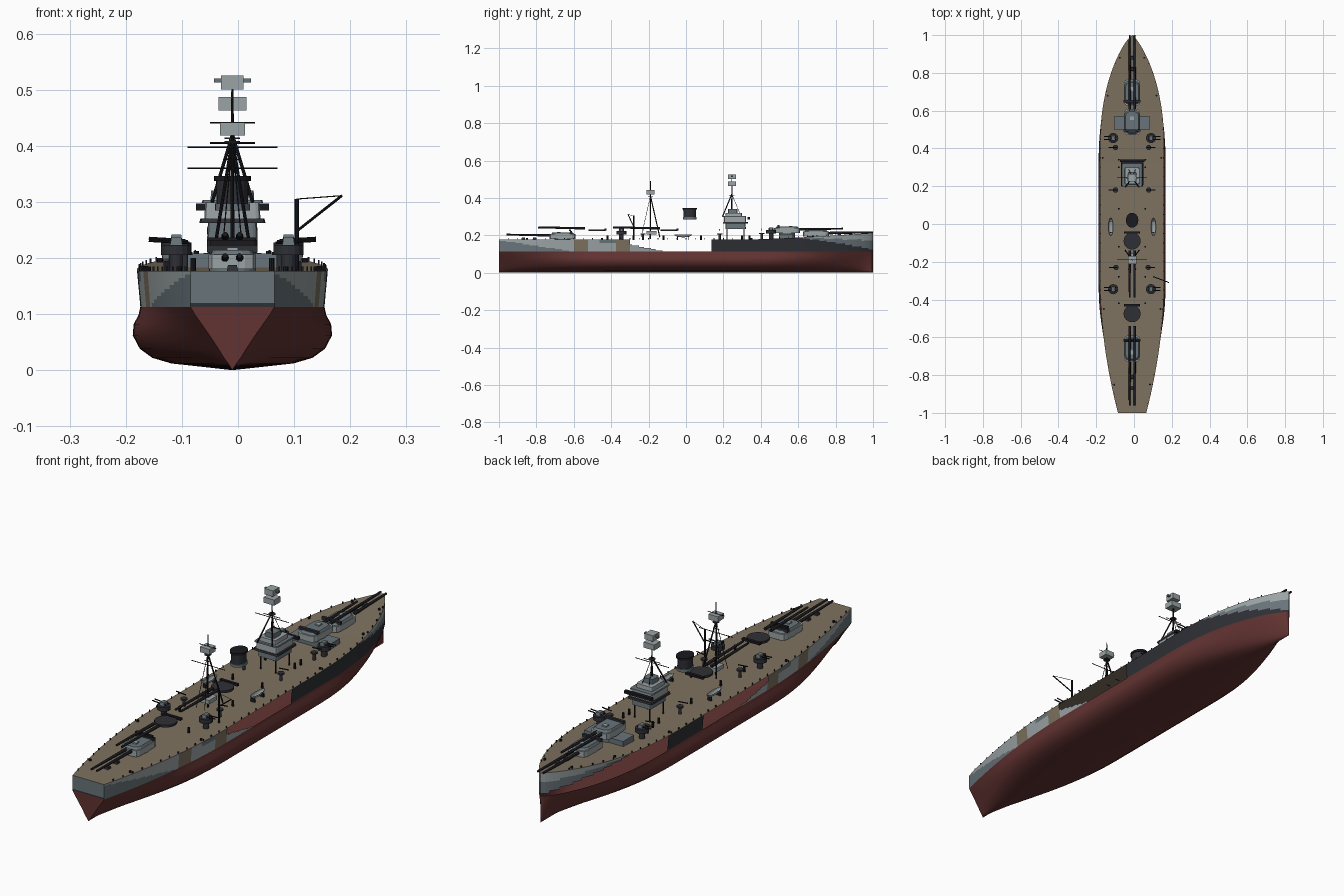
import bpy, bmesh, math
from mathutils import Vector

cube = bpy.data.objects.get("Cube")
if cube:
    bpy.data.objects.remove(cube, do_unlink=True)

CX = -0.01  # hull centreline


def material(name, r, g, b):
    m = bpy.data.materials.new(name)
    m.use_nodes = True
    m.diffuse_color = (r, g, b, 1)
    m.node_tree.nodes["Principled BSDF"].inputs["Base Color"].default_value = (r, g, b, 1)
    return m


RED = material("hull_red", .12, .033, .031)
TAN = material("deck_tan", .21, .17, .118)
NAVY = material("dark_navy", .028, .029, .036)
BLUE = material("blue_grey", .14, .175, .195)
LIGHT = material("light_grey", .33, .37, .38)
BLACK = material("black_metal", .011, .011, .014)


def finish(name, bm, *mats):
    me = bpy.data.meshes.new(name)
    bm.to_mesh(me)
    bm.free()
    for m in mats:
        me.materials.append(m)
    ob = bpy.data.objects.new(name, me)
    bpy.context.collection.objects.link(ob)
    return ob


def box(name, x, y, z0, z1, w, d, mat, taper=1.0, bevel=0):
    """Box on z0..z1, with its top scaled by taper and corners cut by bevel."""
    bm = bmesh.new()
    bmesh.ops.create_cube(bm, size=1)
    for v in bm.verts:
        k = taper if v.co.z > 0 else 1
        v.co = (x + v.co.x * w * k, y + v.co.y * d * k, z1 if v.co.z > 0 else z0)
    if bevel:
        upright = [e for e in bm.edges if abs(e.verts[0].co.z - e.verts[1].co.z) > .001]
        bmesh.ops.bevel(bm, geom=upright, offset=bevel, segments=2, affect='EDGES', profile=.5)
    return finish(name, bm, mat)


def rod(name, p, q, r, mat=BLACK, r2=None, sides=8):
    p, q = Vector(p), Vector(q)
    bm = bmesh.new()
    bmesh.ops.create_cone(bm, cap_ends=True, segments=sides, radius1=r,
                          radius2=r if r2 is None else r2, depth=(q - p).length)
    bm.transform((q - p).to_track_quat('Z', 'Y').to_matrix().to_4x4())
    bmesh.ops.translate(bm, verts=bm.verts, vec=(p + q) / 2)
    return finish(name, bm, mat)


def disc(name, x, y, z0, z1, r, mat=NAVY, r2=None, sides=24):
    return rod(name, (x, y, z0), (x, y, z1), r, mat, r2, sides)


# Hull shape rules
def half_width(y):
    if y > .4:
        return .17 * max(0, 1 - ((y - .4) / .6) ** 2.2) ** .8
    if y < -.3:
        return .17 - .095 * ((-.3 - y) / .7) ** 1.9
    return .17


def deck_z(y):
    return .177 + (.036 * ((y - .3) / .7) ** 1.4 if y > .3 else 0)


def fullness(y):
    u = (y - .3) / .7 if y > .3 else max(0, (-.4 - y) / .6)
    return 1 - u * u


# Each level: height, fraction of the deck width at the ends, and amidships
LEVELS = [(0, 0, 0), (.012, .1, .64), (.022, .2, .84), (.038, .33, .97), (.062, .54, 1.045),
          (.082, .73, 1.035), (.098, .88, .985), (.113, 1, .965)]
ROWS = 10
WATER = .113


def side_colour(y, t, port):
    """Camouflage slot of an upper side face; None leaves the side open."""
    if y > .14:
        rise = max(0, (y - .6) / .4)
        if t > 1 - .42 * rise:
            return 4
        if t > 1 - .9 * rise:
            return 3
        return 2 if port or y < .37 else None
    if y > -.3:
        return 4 if t < .6 * (-.11 - y) / .19 else None
    if y > -.37 or -.6 < y < -.52:
        return 1
    if y > -.52:
        return 3 if y > -.46 and t > .65 else 4
    return 3 if t < .95 * (-.6 - y) / .4 else 4


def build_hull():
    bm = bmesh.new()
    n = 160
    rings = []
    for i in range(n + 1):
        y = -1 + 2 * i / n
        w, f, dz = half_width(y), fullness(y), deck_z(y)
        pts = [(w * (a + (b - a) * f), z) for z, a, b in LEVELS]
        x0 = pts[-1][0]
        pts += [(x0 + (w - x0) * k / ROWS, WATER + (dz - WATER) * k / ROWS)
                for k in range(1, ROWS + 1)]
        rings.append([[bm.verts.new((CX + s * x, y, z)) for x, z in pts] for s in (1, -1)])
    low = len(LEVELS) - 1
    top = low + ROWS
    for i in range(n):
        y = -1 + (2 * i + 1) / n
        for s in (0, 1):
            a, b = rings[i][s], rings[i + 1][s]
            for k in range(top):
                slot = 0 if k < low else side_colour(y, (k - low + .5) / ROWS, s == 0)
                if slot is None:
                    continue
                quad = [a[k], b[k], b[k + 1], a[k + 1]]
                face = bm.faces.new(quad if s else quad[::-1])
                face.material_index = slot
                face.smooth = k < low
        a, b = rings[i], rings[i + 1]
        bm.faces.new([a[0][top], b[0][top], b[1][top], a[1][top]]).material_index = 1
    # transom
    p, q = rings[0]
    for k in range(top):
        face = bm.faces.new([p[k], p[k + 1], q[k + 1], q[k]])
        face.material_index = 0 if k < low else 2 if k == low else 3
    bmesh.ops.remove_doubles(bm, verts=bm.verts, dist=.00005)
    bmesh.ops.recalc_face_normals(bm, faces=bm.faces)
    finish("hull", bm, RED, TAN, NAVY, BLUE, LIGHT)


build_hull()


# Main gun turrets
def barrels(name, y0, y1, z):
    for s in (-1, 1):
        x = CX + s * .013
        rod(name + "_barrel", (x, y0, z), (x, y1, z + .004), .007, BLACK, .0045, 12)


def turret(name, y, z, way):
    disc(name + "_barbette", CX, y, deck_z(y) - .005, z, .042, BLUE)
    box(name + "_house", CX, y, z, z + .026, .085, .14, LIGHT, bevel=.02)
    box(name + "_roof", CX, y, z + .026, z + .034, .078, .125, BLUE, .88, .018)
    box(name + "_rangefinder", CX, y - way * .045, z + .03, z + .042, .09, .012, NAVY)
    box(name + "_hatch", CX, y + way * .02, z + .033, z + .039, .02, .02, LIGHT)


turret("bow_turret", .695, .195, 1)
barrels("bow_turret", .76, 1.0, .212)
box("forward_shelter", CX, .535, .18, .208, .185, .075, BLUE)
turret("upper_bow_turret", .54, .212, 1)
barrels("upper_bow_turret", .6, .84, .232)
turret("stern_turret", -.66, .18, -1)
barrels("stern_turret", -.72, -.96, .2)
for name, y, z, b0, b1 in (("upper_stern", -.475, .222, -.54, -.79),
                           ("midship", -.09, .222, -.14, -.39)):
    disc(name + "_turntable", CX, y, z, z + .01, .045)
    box(name + "_sight_bar", CX, y + .045, z + .004, z + .014, .085, .012, BLACK)
    barrels(name, b0, b1, .238)
box("mast_house", CX, -.185, .205, .222, .042, .055, LIGHT)
box("aft_sight_bar", CX, -.62, .222, .232, .08, .012, BLACK)

# Bridge tower in steps
for i, (y, z0, z1, w, d, m) in enumerate((
        (.265, .235, .262, .09, .11, BLUE), (.265, .262, .27, .118, .135, NAVY),
        (.262, .27, .298, .1, .12, LIGHT), (.26, .298, .303, .11, .125, BLUE),
        (.255, .303, .32, .078, .09, LIGHT), (.25, .32, .34, .046, .05, BLUE))):
    box("bridge_level_%d" % i, CX, y, z0, z1, w, d, m, .97, .008)
box("bridge_front_visor", CX, .335, .285, .297, .13, .014, BLACK)
for sx in (-1, 1):
    for y in (.22, .31):
        rod("bridge_post", (CX + sx * .035, y, .178), (CX + sx * .035, y, .24), .003)

# Funnel cap
disc("funnel_base_ring", CX, .02, .285, .297, .031, BLUE, .031)
bm_funnel = disc("funnel", CX, .02, .297, .337, .028, NAVY, .029)
disc("funnel_rim", CX, .02, .337, .346, .033, BLACK, .033)
for ob_name in ("funnel", "funnel_rim", "funnel_base_ring"):
    for v in bpy.data.objects[ob_name].data.vertices:
        v.co.y = .02 + (v.co.y - .02) * 1.2


# Masts with tripod legs, yards and lookout boxes
def mast(name, y, base, top, foot, head, spread):
    rod(name + "_pole", (CX, y, base), (CX, y, top), .004, BLACK, .002)
    for s in (-1, 1):
        rod(name + "_leg", (CX + s * .036, y + spread, foot), (CX, y, head), .003)
        rod(name + "_stay", (CX + s * .02, y - spread, foot), (CX, y, head), .0012)


def yard(y, z, half):
    rod("yard", (CX - half, y, z), (CX + half, y, z), .0015)


mast("foremast", .245, .3, .5, .3, .42, -.05)
mast("mainmast", -.19, .18, .49, .19, .41, .05)
for y, z0, z1, w in ((.245, .5, .525, .04), (.245, .463, .487, .05), (-.19, .418, .441, .045)):
    box("lookout_box", CX, y, z0, z1, w, .042, LIGHT)
box("top_rangefinder", CX, .245, .513, .52, .066, .01, BLUE)
for y, z, half in ((.245, .397, .08), (-.19, .36, .08), (-.19, .441, .04), (.245, .405, .04),
                   (-.19, .376, .015)):
    yard(y, z, half)
for y, z in ((-.19, .405), (.245, .412)):
    disc("mast_platform", CX, y, z, z + .003, .014, NAVY, sides=12)

# Deck mounts on both sides
for s in (-1, 1):
    for y, dx, r in ((-.345, .1, .027), (.455, .1, .027), (-.23, .085, .014),
                     (.18, .088, .014), (.405, .088, .014)):
        x, big, dz = CX + s * dx, r > .02, deck_z(y)
        disc("gun_mount_pedestal", x, y, dz - .002, dz + .028, r * .45, NAVY, sides=12)
        disc("gun_mount_platform", x, y, dz + .028, dz + (.046 if big else .034), r, NAVY, sides=16)
        for k in ((-1, 1) if big else (0,)):
            rod("small_gun", (x - s * r * .6, y + k * .008, dz + .05),
                (x + s * (r + .022), y + k * .008, dz + .054), .0025)
        if big:
            box("gun_shield", x, y, dz + .046, dz + .06, .022, .03, BLUE, .8)

    # Boats: tapered open shells
    bm = bmesh.new()
    bmesh.ops.create_uvsphere(bm, u_segments=16, v_segments=8, radius=1)
    bmesh.ops.bisect_plane(bm, geom=bm.verts[:] + bm.edges[:] + bm.faces[:], plane_co=(0, 0, 0),
                           plane_no=(0, 0, 1), clear_outer=True)
    for v in bm.verts:
        v.co = (CX + s * .113 + v.co.x * .013, -.015 + v.co.y * .048, .205 + v.co.z * .016)
    finish("boat", bm, LIGHT)
    for y in (-.045, .015):
        box("boat_cradle", CX + s * .113, y, .176, .194, .02, .004, BLACK)

    # Deck fittings and edge stanchions
    for y in (-.42, -.28, -.12, .08, .3, .34):
        disc("vent", CX + s * .07, y, .176, .2, .005, BLACK, sides=8)
    for i in range(38):
        y = -.95 + i * .05
        x, z = CX + s * (half_width(y) - .004), deck_z(y)
        box("stanchion", x, y, z, z + .008, .003, .004, BLACK)
    for y in (-.85, -.45, .35, .68, .88):
        x = CX + s * max(0, half_width(y) - .015)
        disc("bollard", x, y, deck_z(y), deck_z(y) + .008, .005, BLACK, sides=8)

for y in (-.87, -.81, .82, .88):
    box("capstan", CX, y, deck_z(y), deck_z(y) + .01, .02, .02, NAVY, .8)

# Boat crane
post = Vector((.105, -.28, .178))
tip = Vector((.185, -.31, .311))
rod("crane_post", post, post + Vector((0, 0, .127)), .004)
rod("crane_boom", post + Vector((0, 0, .07)), tip, .0025)
rod("crane_cable", post + Vector((0, 0, .127)), tip, .001)
